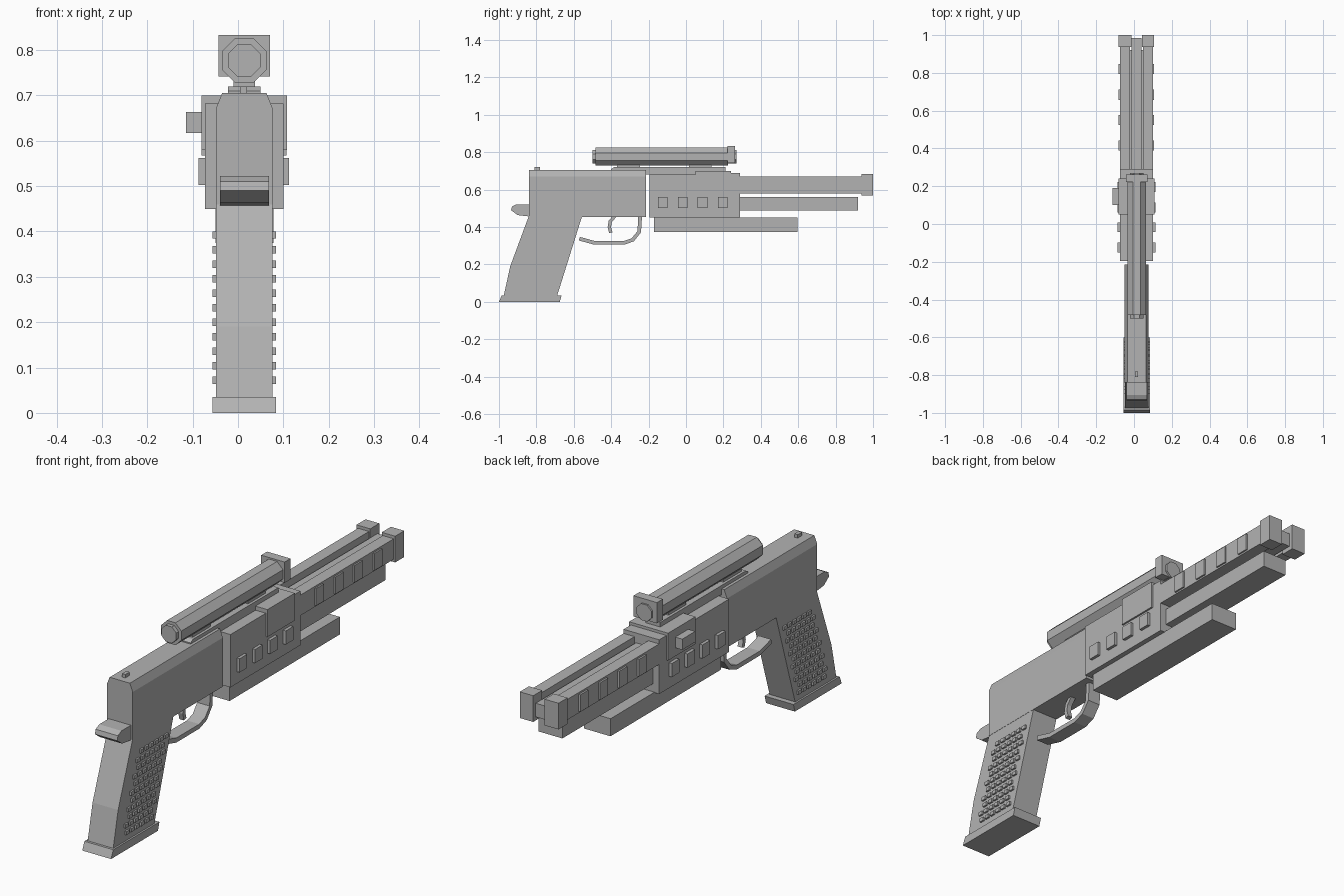
import bpy, bmesh, math
from mathutils import Vector

if "Cube" in bpy.data.objects:
    bpy.data.objects.remove(bpy.data.objects["Cube"])

grey = bpy.data.materials.new("plain_grey")
grey.use_nodes = True
GREY = (0.45, 0.45, 0.45, 1)
grey.diffuse_color = GREY
grey.node_tree.nodes["Principled BSDF"].inputs["Base Color"].default_value = GREY

MID = 0.014  # centre plane of the model


def finish(name, bm):
    bmesh.ops.recalc_face_normals(bm, faces=bm.faces)
    mesh = bpy.data.meshes.new(name)
    bm.to_mesh(mesh)
    bm.free()
    mesh.materials.append(grey)
    obj = bpy.data.objects.new(name, mesh)
    bpy.context.collection.objects.link(obj)
    return obj


def add_box(bm, x, y, z):
    verts = bmesh.ops.create_cube(bm, size=1)["verts"]
    for v in verts:
        v.co = Vector([(r[0] + r[1]) / 2 + c * (r[1] - r[0]) for r, c in zip((x, y, z), v.co)])


def boxes(name, *ranges):
    bm = bmesh.new()
    for r in ranges:
        add_box(bm, *r)
    return finish(name, bm)


def wide(half):
    return (MID - half, MID + half)


def prism(name, points, axis, lo, hi):
    """Extrude a profile along x (points are y, z) or y (points are x, z)."""
    bm = bmesh.new()
    place = (lambda p, d: (d, *p)) if axis == "x" else (lambda p, d: (p[0], d, p[1]))
    face = bm.faces.new([bm.verts.new(place(p, lo)) for p in points])
    new = bmesh.ops.extrude_face_region(bm, geom=[face])["geom"]
    shift = Vector((hi - lo, 0, 0)) if axis == "x" else Vector((0, hi - lo, 0))
    bmesh.ops.translate(bm, vec=shift, verts=[v for v in new if isinstance(v, bmesh.types.BMVert)])
    return finish(name, bm)


def strap(name, path, thick, half):
    """Flat bent strip following a path in the side plane."""
    pts = [Vector(p) for p in path]
    left, right = [], []
    for i, p in enumerate(pts):
        d = (pts[min(i + 1, len(pts) - 1)] - pts[max(i - 1, 0)]).normalized()
        n = Vector((-d.y, d.x)) * thick / 2
        left.append(tuple(p + n))
        right.append(tuple(p - n))
    return prism(name, left + right[::-1], "x", *wide(half))


def octagon(name, radius, z, lo, hi):
    r = radius / math.cos(math.pi / 8)
    ring = [(MID + r * math.cos((i + .5) * math.pi / 4), z + r * math.sin((i + .5) * math.pi / 4))
            for i in range(8)]
    return prism(name, ring, "y", lo, hi)


# Slide with chamfered top edges
half = [(.063, .455), (.063, .67), (.049, .705)]
prism("slide", [(MID + x, z) for x, z in half] + [(MID - x, z) for x, z in half[::-1]],
      "y", -.84, -.215)
boxes("rear_sight", ((.004, .02), (-.81, -.78), (.7, .72)))
prism("rear_spur", [(-.84, .457), (-.9, .464), (-.935, .49), (-.93, .51), (-.905, .522), (-.84, .522)],
      "x", *wide(.054))

# Grip and its base
prism("grip", [(-.84, .46), (-.94, .19), (-.975, .03), (-.69, .03), (-.555, .46)], "x", *wide(.062))
prism("grip_base", [(-1, 0), (-.985, .035), (-.665, .035), (-.675, 0)], "x", *wide(.07))

# Staggered studs on both sides of the grip
studs = []
for row in range(11):
    z = .072 + row * .032
    front = -.69 + (z - .03) * .314 - .035 - (row % 2) * .017
    for col in range(6):
        y = front - col * .034
        studs.append((wide(.07), (y - .011, y + .011), (z - .008, z + .008)))
boxes("grip_studs", *studs)

# Trigger and guard
strap("trigger_guard", [(-.57, .338), (-.49, .316), (-.33, .316), (-.285, .332), (-.25, .375), (-.245, .46)],
      .02, .03)
strap("trigger", [(-.38, .46), (-.405, .43), (-.41, .4), (-.402, .37)], .018, .011)

# Central housing with saddle, collar and side knob
boxes("housing", ((-.073, .1), (-.195, .29), (.45, .682)))
boxes("housing_saddle", ((-.081, .108), (.05, .24), (.58, .7)))
boxes("housing_collar", ((-.073, .1), (.24, .29), (.66, .688)))
boxes("side_knob", ((-.115, -.07), (.1, .19), (.617, .664)))
boxes("housing_side_plates", *[((-.087, .113), (y, y + .052), (.502, .562))
                              for y in (-.15, -.043, .062, .17)])

# Side rails, centre barrel and muzzle blocks
rails = [(-.073, -.02), (.047, .1)]
boxes("side_rails", *[(x, (.28, .95), (.58, .67)) for x in rails])
boxes("centre_barrel", ((-.012, .04), (.28, .985), (.585, .645)))
boxes("muzzle_blocks", *[(x, (.937, 1), (.568, .683)) for x in ((-.081, -.014), (.042, .107))])
for name, x in (("right_rail_plates", (-.081, -.06)), ("left_rail_plates", (.09, .107))):
    boxes(name, *[(x, (y, y + .055), (.587, .662)) for y in (.388, .523, .656, .793)])

# Lower bars
boxes("middle_bar", (wide(.058), (.28, .92), (.488, .56)))
boxes("bottom_bar", (wide(.064), (-.17, .595), (.375, .452)))

# Sighting tube on its mount
prism("sight_mount", [(-.4, .68), (-.4, .71), (-.385, .72), (.21, .72), (.21, .68)], "x", *wide(.036))
boxes("mount_feet", *[(wide(.024), y, (.715, .74)) for y in ((-.37, -.245), (.015, .135))])
octagon("sight_tube", .049, .777, -.483, .225)
octagon("sight_lens", .036, .777, -.5, .271)
boxes("sight_front_block", ((-.043, .071), (.222, .263), (.742, .833)))
